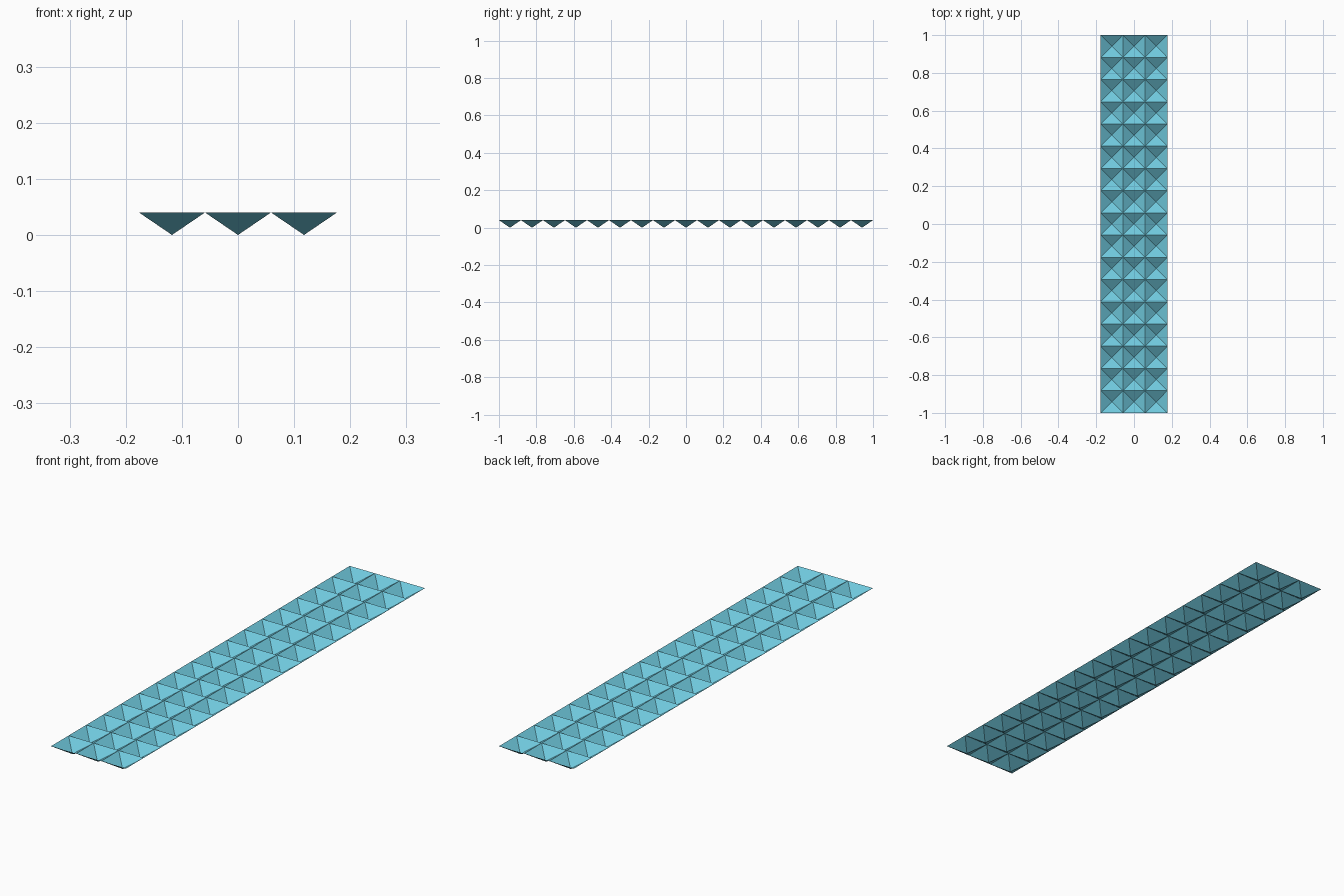
import bpy
import bmesh
from mathutils import Matrix

COLUMNS, ROWS = 3, 17
CELL = 2 / ROWS
DEPTH = 0.04

cube = bpy.data.objects.get("Cube")
if cube:
    bpy.data.objects.remove(cube, do_unlink=True)

# Single sky blue finish
blue = bpy.data.materials.new("sky_blue")
color = (0.16, 0.58, 0.72, 1)
blue.diffuse_color = color
blue.use_nodes = True
bsdf = next(n for n in blue.node_tree.nodes if n.type == "BSDF_PRINCIPLED")
bsdf.inputs["Base Color"].default_value = color

# Flat grid of square cells at rim height
bm = bmesh.new()
size = Matrix.Diagonal((COLUMNS * CELL, ROWS * CELL, 1, 1))
bmesh.ops.create_grid(bm, x_segments=COLUMNS, y_segments=ROWS, size=0.5,
                      matrix=Matrix.Translation((0, 0, DEPTH)) @ size)

# Sink the centre of every cell into an open inverted pyramid
pits = bmesh.ops.poke(bm, faces=bm.faces[:])
for vert in pits["verts"]:
    vert.co.z = 0

mesh = bpy.data.meshes.new("pyramid_panel")
bm.to_mesh(mesh)
bm.free()
mesh.materials.append(blue)
panel = bpy.data.objects.new("pyramid_panel", mesh)
bpy.context.collection.objects.link(panel)
